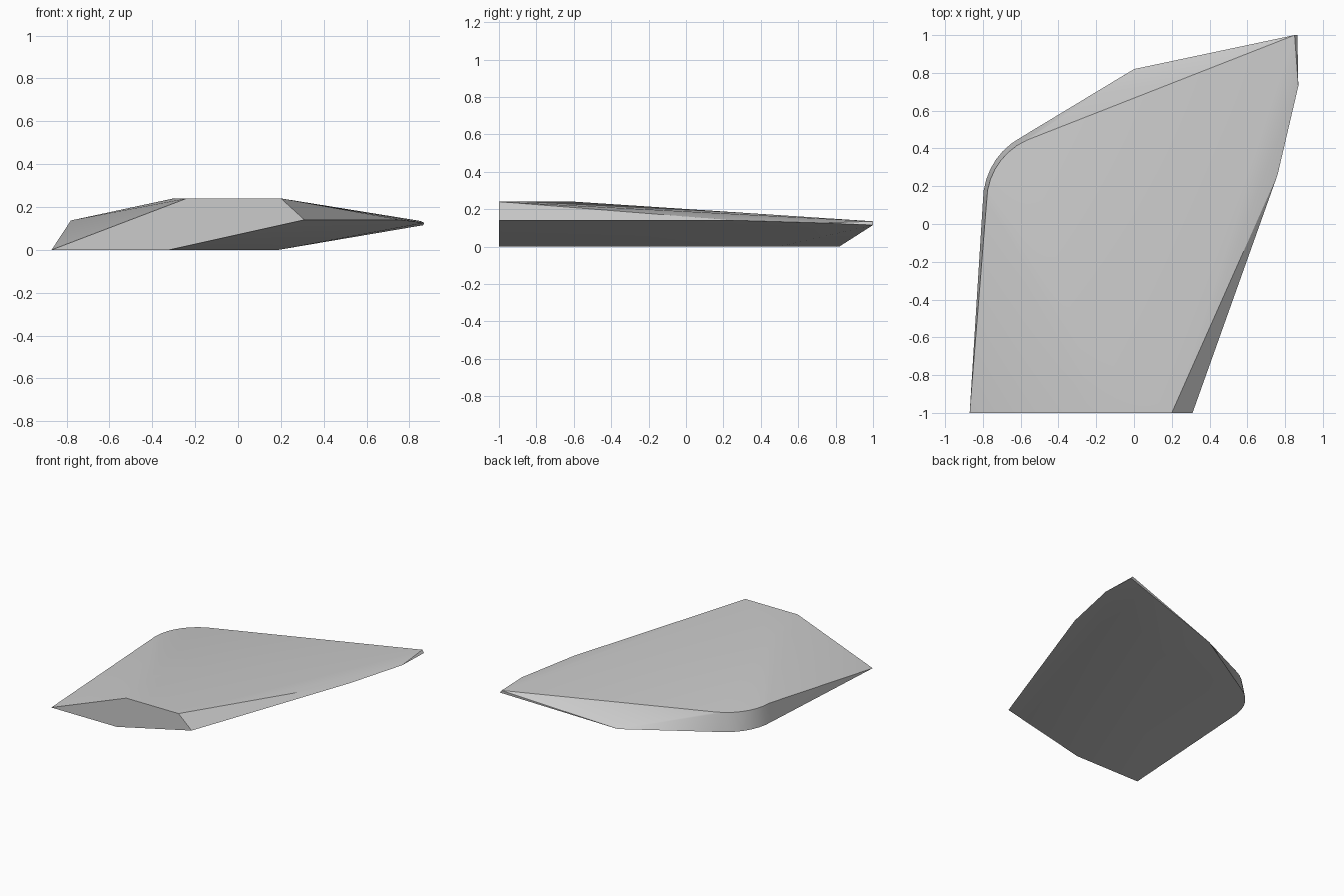
import bpy
import bmesh
import math

cube = bpy.data.objects.get("Cube")
if cube:
    bpy.data.objects.remove(cube, do_unlink=True)

# Single grey material
grey = bpy.data.materials.new("plain grey")
grey.use_nodes = True
colour = (0.6, 0.6, 0.6, 1)
grey.diffuse_color = colour
grey.node_tree.nodes["Principled BSDF"].inputs["Base Color"].default_value = colour


def arc(cx, cy, rx, ry, z, turn, steps=7):
    """Quarter-round corner between a long side and the slanted back."""
    pts = []
    for i in range(steps + 1):
        a = math.radians(180 - turn * i / steps)
        pts.append((cx + rx * math.cos(a), cy + ry * math.sin(a), z))
    return pts


# Flat base: straight left side, rounded corner, slanted back, inner keel
base = [(-0.87, -1, 0), (-0.32, -1, 0), (0.19, 0.5, 0), (0, 0.82, 0)]
base += arc(-0.43, 0.12, 0.37, 0.38, 0, 62)

# Upper rim, slightly inside the base corner
rim = arc(-0.42, 0.12, 0.36, 0.355, 0.137, 66)

# Overhanging right edge running to the thin tip
edge = [(0.31, -1, 0.14), (0.76, 0.26, 0.14), (0.87, 0.73, 0.126),
        (0.865, 1, 0.115), (0.85, 1, 0.135)]

# Small raised plateau at the front
plateau = [(-0.24, -1, 0.24), (0.2, -1, 0.24), (-0.3, -0.6, 0.24)]

# The body is the convex skin around these profiles
bm = bmesh.new()
for p in base + rim + edge + plateau:
    bm.verts.new(p)
hull = bmesh.ops.convex_hull(bm, input=bm.verts)
spare = [g for g in hull["geom_interior"] if isinstance(g, bmesh.types.BMVert)]
bmesh.ops.delete(bm, geom=spare, context="VERTS")
bmesh.ops.dissolve_limit(bm, angle_limit=math.radians(0.5), verts=bm.verts, edges=bm.edges)
bmesh.ops.recalc_face_normals(bm, faces=bm.faces)

mesh = bpy.data.meshes.new("slab_body")
bm.to_mesh(mesh)
bm.free()
mesh.materials.append(grey)
body = bpy.data.objects.new("slab_body", mesh)
bpy.context.collection.objects.link(body)

# Soft shading across shallow facets, crisp outer edges
bpy.context.view_layer.objects.active = body
body.select_set(True)
bpy.ops.object.shade_smooth_by_angle(angle=math.radians(30))
